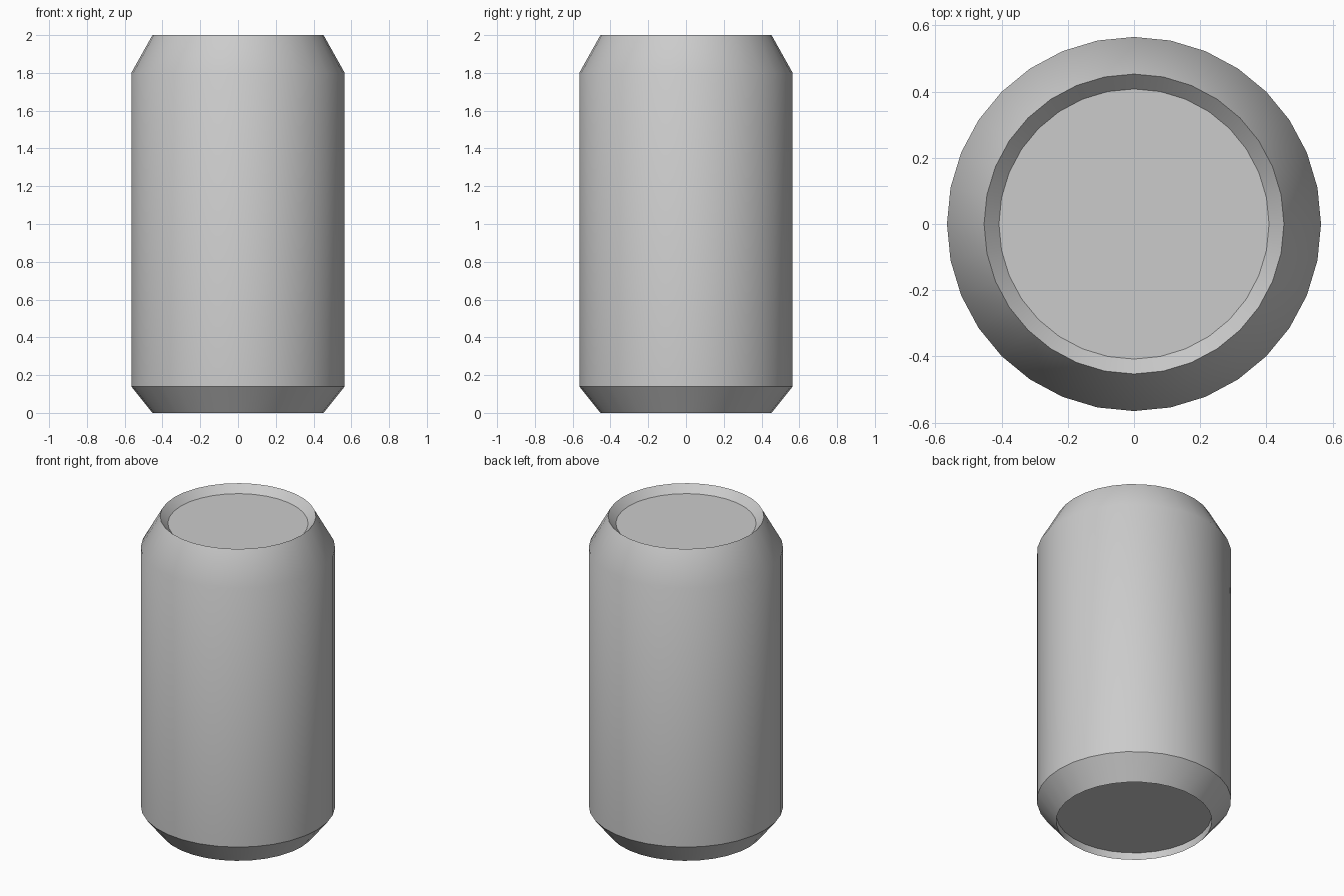
import bpy
import bmesh
import math
from mathutils import Matrix, Vector

SIDES = 32

cube = bpy.data.objects.get("Cube")
if cube:
    bpy.data.objects.remove(cube, do_unlink=True)

# Plain metal grey
metal = bpy.data.materials.new("metal_grey")
metal.use_nodes = True
grey = (0.6, 0.6, 0.6, 1)
metal.diffuse_color = grey
metal.node_tree.nodes["Principled BSDF"].inputs["Base Color"].default_value = grey

# Half profile (radius, height): base panel, foot rim, body, shoulder, lid rim, lid panel
profile = [(0.453, 0.047), (0.453, 0), (0.565, 0.14),
           (0.565, 1.80), (0.453, 2.0), (0.408, 1.954)]

# Turn the profile into rings of faces, then cap both recessed panels
bm = bmesh.new()
rings = []
for radius, z in profile:
    ring = bmesh.ops.create_circle(bm, segments=SIDES, radius=radius,
                                   matrix=Matrix.Translation(Vector((0, 0, z))))
    rings.append(ring["verts"])
for low, high in zip(rings, rings[1:]):
    for i in range(SIDES):
        j = (i + 1) % SIDES
        bm.faces.new((low[i], low[j], high[j], high[i]))
bm.faces.new(rings[0])
bm.faces.new(rings[-1])
bmesh.ops.recalc_face_normals(bm, faces=bm.faces)

mesh = bpy.data.meshes.new("can")
bm.to_mesh(mesh)
bm.free()
mesh.materials.append(metal)
can = bpy.data.objects.new("can", mesh)
bpy.context.collection.objects.link(can)

# Smooth round sides with sharp rims
bpy.ops.object.select_all(action='DESELECT')
can.select_set(True)
bpy.context.view_layer.objects.active = can
bpy.ops.object.shade_smooth_by_angle(angle=math.radians(30))
